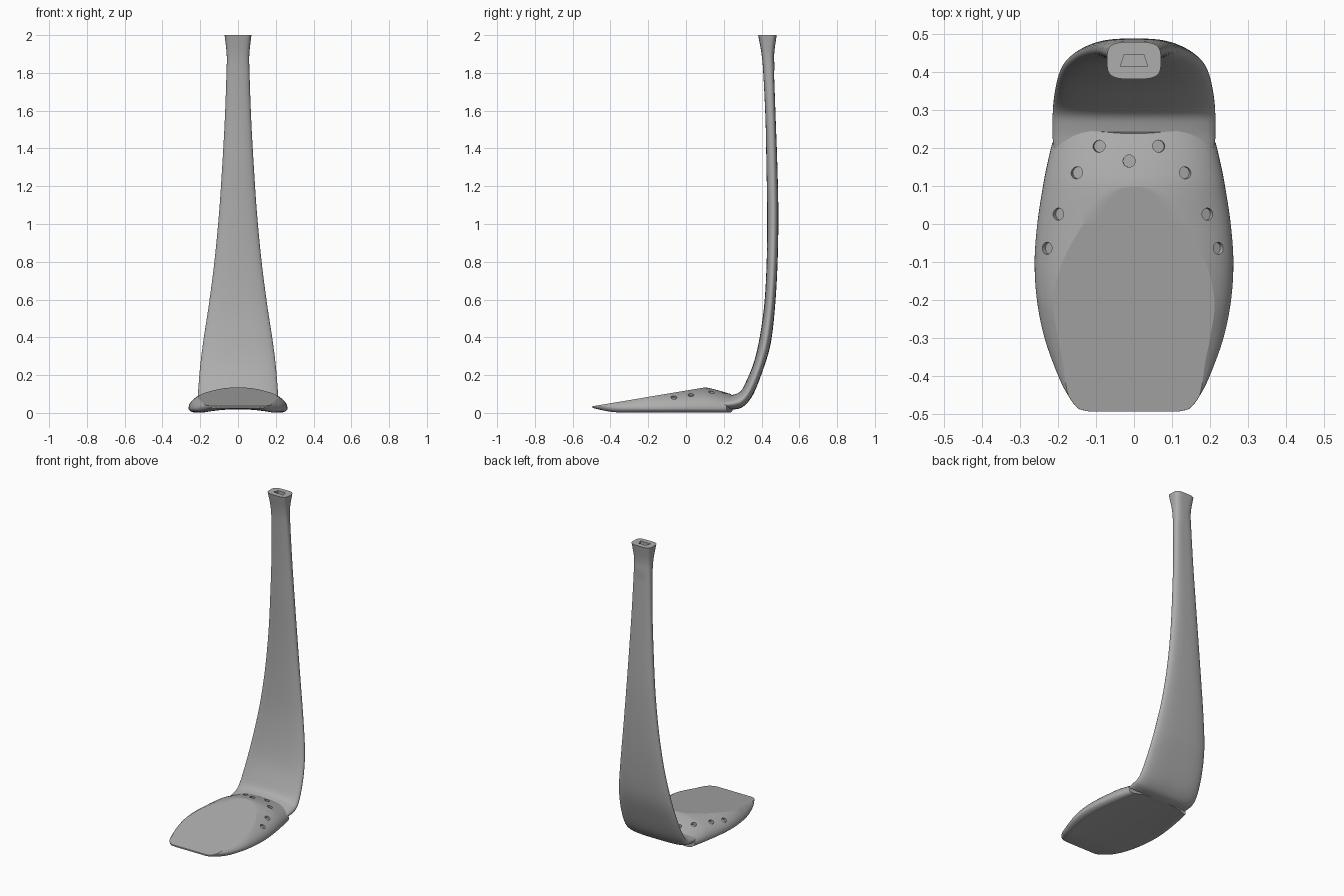
import bpy, bmesh, math
from mathutils import Vector

cube = bpy.data.objects.get("Cube")
if cube:
    bpy.data.objects.remove(cube, do_unlink=True)

grey = bpy.data.materials.new("satin_grey")
grey.use_nodes = True
grey.diffuse_color = (0.42, 0.42, 0.42, 1)
grey.node_tree.nodes["Principled BSDF"].inputs["Base Color"].default_value = (0.42, 0.42, 0.42, 1)


def curve(keys, t):
    """Smooth interpolation through (t, value) keys."""
    def slope(i):
        a, b = keys[max(i - 1, 0)], keys[min(i + 1, len(keys) - 1)]
        return (b[1] - a[1]) / (b[0] - a[0])
    i = 0
    while i < len(keys) - 2 and t > keys[i + 1][0]:
        i += 1
    (t0, v0), (t1, v1) = keys[i], keys[i + 1]
    d = t1 - t0
    s = min(max((t - t0) / d, 0), 1)
    return (v0 * (1 + 2 * s) * (1 - s) ** 2 + slope(i) * d * s * (1 - s) ** 2
            + v1 * s * s * (3 - 2 * s) - slope(i + 1) * d * s * s * (1 - s))


def loft(name, rings):
    """Skin closed rings into a capped solid."""
    bm = bmesh.new()
    rows = [[bm.verts.new(p) for p in ring] for ring in rings]
    n = len(rows[0])
    for a, b in zip(rows, rows[1:]):
        for i in range(n):
            bm.faces.new((a[i], a[(i + 1) % n], b[(i + 1) % n], b[i]))
    bm.faces.new(rows[0][::-1])
    bm.faces.new(rows[-1])
    bmesh.ops.remove_doubles(bm, verts=bm.verts, dist=0.00005)
    bmesh.ops.recalc_face_normals(bm, faces=bm.faces)
    mesh = bpy.data.meshes.new(name)
    bm.to_mesh(mesh)
    bm.free()
    mesh.materials.append(grey)
    obj = bpy.data.objects.new(name, mesh)
    bpy.context.collection.objects.link(obj)
    return obj


def activate(obj):
    bpy.ops.object.select_all(action="DESELECT")
    obj.select_set(True)
    bpy.context.view_layer.objects.active = obj


def cut(obj, cutter):
    activate(obj)
    mod = obj.modifiers.new("cut", "BOOLEAN")
    mod.operation, mod.solver, mod.object = "DIFFERENCE", "EXACT", cutter
    bpy.ops.object.modifier_apply(modifier=mod.name)
    bpy.data.objects.remove(cutter, do_unlink=True)


def smooth(obj, degrees):
    activate(obj)
    bpy.ops.object.shade_smooth_by_angle(angle=math.radians(degrees))


# Striking head: a dome sliced by a sloping flat face
WIDTH = [(-.494, .12), (-.488, .145), (-.45, .175), (-.4, .2), (-.3, .236), (-.2, .256),
         (-.1, .262), (0, .255), (.1, .24), (.2, .222), (.24, .215)]
CROWN = [(-.494, .012), (-.4, .054), (-.3, .082), (-.2, .108), (0, .11),
         (.1, .11), (.15, .1), (.2, .086), (.24, .074)]
LIFT = [(-.494, .024), (-.42, .007), (-.35, 0), (.24, 0)]
RIM = .025


def face_height(y):
    return .035 + .168 * (y + .495)


def head_ring(y):
    w, h, lift = curve(WIDTH, y), curve(CROWN, y), curve(LIFT, y)
    top = face_height(y)
    rim = min(RIM + lift, top - .002)
    a = math.asin(min(1, (top - rim) / h))
    half = w * math.cos(a)
    side = [(w * math.cos(a * i / 14), rim + h * math.sin(a * i / 14)) for i in range(15)]
    flat = [(half * (1 - i / 4), rim + h * math.sin(a)) for i in range(1, 8)]
    pts = side + flat + [(-x, z) for x, z in reversed(side)]
    # Sole with rolled edges and a shallow arch
    for i in range(1, 32):
        u = -math.cos(math.pi * i / 32)
        roll = max(0, (abs(u) - .85) / .15)
        z = .002 + lift + (rim - lift - .002) * (1 - math.sqrt(1 - roll ** 2))
        z += .017 * max(0, 1 - (u / .85) ** 2) * (1 - lift / .024)
        pts.append((u * w, min(z, top - .003)))
    # Rear end follows a gently scalloped line
    e = max(0, (y - .1) / .14) ** 2
    return [(x, y + e * (.045 * (x / w) ** 2 - .07 * (x / w) ** 4), z) for x, z in pts]


stations = [-.197 - .297 * math.cos(math.pi * i / 48) for i in range(49)]
stations += [.1 + .138 * i / 12 for i in range(1, 13)]
head = loft("striking_head", [head_ring(y) for y in stations])

# Small dimples set square to the dome
DIMPLES = [(-.092, .205), (.065, .205), (-.013, .166), (-.151, .135), (.135, .135),
           (-.2, .026), (.194, .026), (-.23, -.064), (.223, -.064)]
for x, y in DIMPLES:
    w, h = curve(WIDTH, y), curve(CROWN, y)
    z = h * math.sqrt(1 - (x / w) ** 2)
    normal = Vector((x / w ** 2, 0, z / h ** 2))
    bpy.ops.mesh.primitive_cylinder_add(
        vertices=24, radius=.016, depth=.03, location=(x, y, RIM + z),
        rotation=normal.to_track_quat("Z", "Y").to_euler())
    cut(head, bpy.context.object)
smooth(head, 18)

# Handle stations: inner y, inner z, outer y, outer z, half width, corner power
SPINE = [
    (.15, .07, .15, .012, .2, 2),
    (.2, .085, .2, .004, .212, 2),
    (.25, .096, .25, .004, .215, 2.1),
    (.29, .115, .305, .022, .214, 2.2),
    (.32, .17, .36, .09, .21, 2.3),
    (.36, .27, .415, .23, .2, 2.4),
    (.39, .4, .453, .37, .183, 2.4),
    (.415, .58, .476, .57, .154, 2.4),
    (.427, .8, .489, .8, .125, 2.4),
    (.43, 1.05, .493, 1.05, .101, 2.4),
    (.426, 1.3, .488, 1.3, .084, 2.4),
    (.421, 1.55, .479, 1.55, .07, 2.5),
    (.409, 1.8, .47, 1.8, .061, 2.7),
    (.4, 1.9, .467, 1.9, .06, 3),
    (.382, 2, .48, 2, .071, 3.6)]


def handle_ring(t):
    iy, iz, oy, oz, w, power = [curve(list(enumerate(col)), t) for col in zip(*SPINE)]
    inner, outer = Vector((0, iy, iz)), Vector((0, oy, oz))
    arch = .004 + .015 * max(0, 1 - t / 6)
    if t > 12:
        arch = 0
    across = (outer - inner).normalized()
    ring = []
    for i in range(56):
        a = math.tau * i / 56
        c, s = math.cos(a), math.sin(a)
        u = math.copysign(abs(c) ** (2 / power), c)
        v = math.copysign(abs(s) ** (2 / power), s)
        p = (inner + outer) / 2 + (outer - inner) / 2 * v
        p -= across * arch * (1 - u * u) * max(0, v)
        ring.append((u * w, p.y, p.z))
    return ring


steps = 5 * (len(SPINE) - 1)
handle = loft("curved_handle", [handle_ring(i / 5) for i in range(steps + 1)])

# Tapered slot in the handle end
slot = [(-.036, .415), (.036, .415), (.026, .447), (-.026, .447)]
cut(handle, loft("slot_cutter", [[(x, y, z) for x, y in slot] for z in (1.96, 2.02)]))
smooth(handle, 35)
